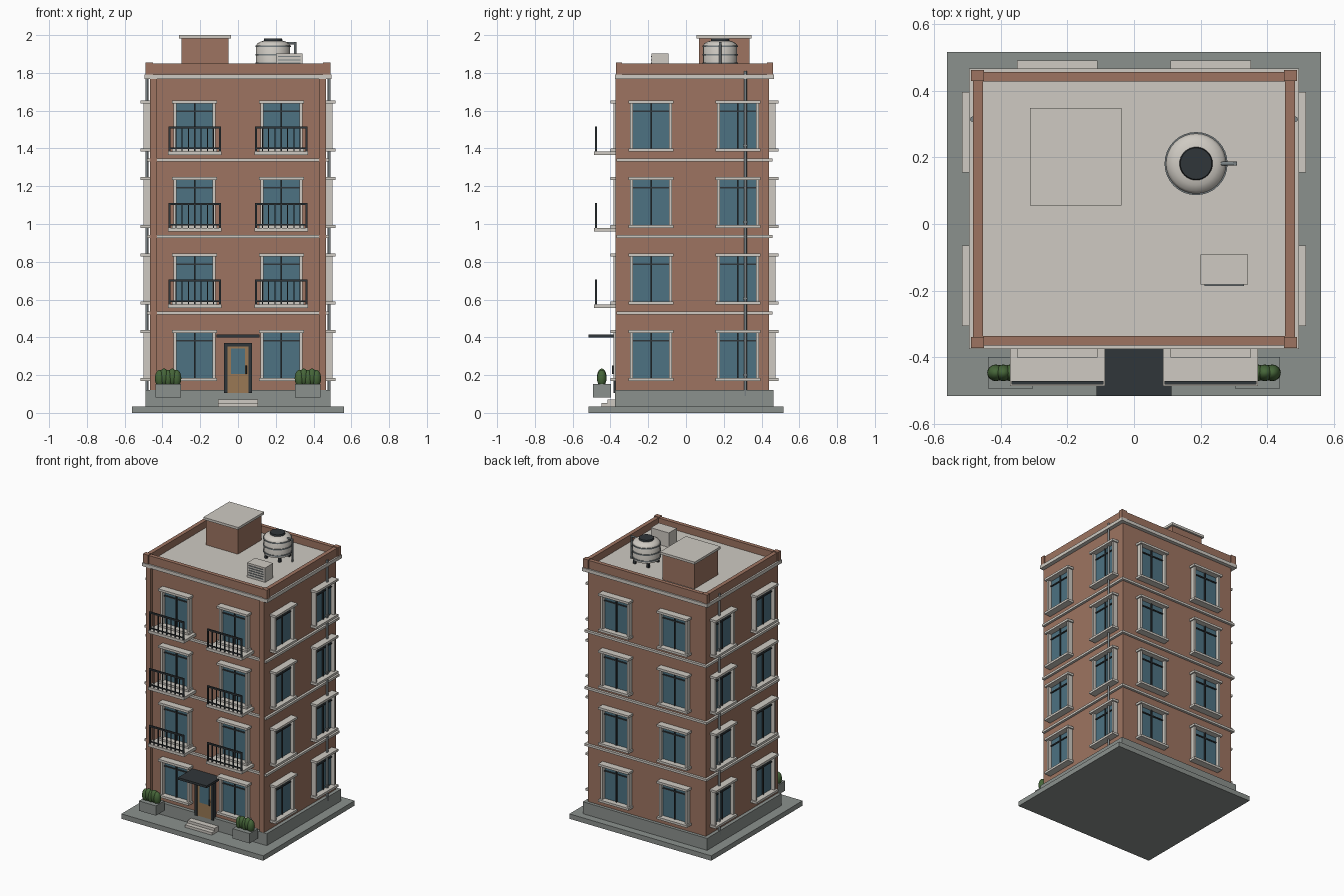
import bpy, bmesh, math
from mathutils import Vector, Matrix

if "Cube" in bpy.data.objects:
    bpy.data.objects.remove(bpy.data.objects["Cube"])


def material(name, r, g, b):
    m = bpy.data.materials.new(name)
    m.diffuse_color = (r, g, b, 1)
    m.use_nodes = True
    m.node_tree.nodes["Principled BSDF"].inputs["Base Color"].default_value = m.diffuse_color
    return m


BRICK = material("brick", 0.34, 0.175, 0.12)
TRIM = material("trim", 0.62, 0.59, 0.54)
GLASS = material("glass", 0.075, 0.17, 0.225)
DARK = material("dark_metal", 0.03, 0.037, 0.042)
STONE = material("stone", 0.26, 0.285, 0.27)
WOOD = material("wood", 0.32, 0.19, 0.09)
LEAF = material("leaf", 0.06, 0.13, 0.04)
PIPE = material("pipe", 0.2, 0.23, 0.24)


class Part:
    """Collects simple solids into one named object."""

    def __init__(self, name, mat):
        self.name, self.mat, self.bm = name, mat, bmesh.new()

    def box(self, x0, x1, y0, y1, z0, z1):
        m = Matrix.Translation(((x0 + x1) / 2, (y0 + y1) / 2, (z0 + z1) / 2))
        bmesh.ops.create_cube(self.bm, size=1, matrix=m @ Matrix.Diagonal(
            (abs(x1 - x0), abs(y1 - y0), z1 - z0, 1)))
        return self

    def rod(self, a, b, r, r2=None, seg=12):
        a, b = Vector(a), Vector(b)
        q = (b - a).to_track_quat('Z', 'Y').to_matrix().to_4x4()
        bmesh.ops.create_cone(self.bm, cap_ends=True, segments=seg, radius1=r,
                              radius2=r if r2 is None else r2, depth=(b - a).length,
                              matrix=Matrix.Translation((a + b) / 2) @ q)
        return self

    def ball(self, c, size):
        bmesh.ops.create_uvsphere(self.bm, u_segments=16, v_segments=10, radius=1,
                                  matrix=Matrix.Translation(c) @ Matrix.Diagonal((*size, 1)))
        return self

    def lathe(self, cx, cy, profile, seg=32):
        rings = []
        for r, z in profile:
            rings.append([self.bm.verts.new((cx + r * math.cos(2 * math.pi * i / seg),
                                             cy + r * math.sin(2 * math.pi * i / seg), z))
                          for i in range(seg)])
        for a, b in zip(rings, rings[1:]):
            for i in range(seg):
                j = (i + 1) % seg
                self.bm.faces.new((a[i], a[j], b[j], b[i]))
        self.bm.faces.new(rings[0][::-1])
        self.bm.faces.new(rings[-1])
        return self

    def done(self, smooth=False):
        me = bpy.data.meshes.new(self.name)
        self.bm.to_mesh(me)
        self.bm.free()
        me.materials.append(self.mat)
        ob = bpy.data.objects.new(self.name, me)
        bpy.context.collection.objects.link(ob)
        if smooth:
            bpy.ops.object.select_all(action='DESELECT')
            ob.select_set(True)
            bpy.context.view_layer.objects.active = ob
            bpy.ops.object.shade_smooth_by_angle(angle=math.radians(35))
        return ob


W, YB, YF, PITCH = 0.465, 0.44, -0.35, 0.405   # wall planes and floor height
CY = (YB + YF) / 2

# Base, walls, plinth
Part("ground_slab", STONE).box(-0.56, 0.56, -0.515, 0.515, 0, 0.035).done()
Part("plinth", STONE).box(-0.49, 0.49, -0.375, 0.462, 0.035, 0.12).done()
Part("walls", BRICK).box(-W, W, YF, YB, 0.1, 1.795).done()
pilasters = Part("corner_pilasters", BRICK)
for s in (-1, 1):
    pilasters.box(s * 0.43, s * W, -0.373, YF + 0.01, 0.12, 1.77)
pilasters.done()

# Belt courses, cornice, parapet and roof deck
belts = Part("belt_courses", TRIM)
for i in range(3):
    z = 0.528 + i * PITCH
    belts.box(-0.482, 0.482, -0.367, 0.457, z - 0.008, z + 0.008)
belts.done()
Part("cornice", TRIM).box(-0.494, 0.494, -0.375, 0.466, 1.767, 1.791).done()
Part("roof_deck", TRIM).box(-0.455, 0.455, -0.34, 0.43, 1.785, 1.8).done()
parapet = Part("parapet", BRICK)
for s in (-1, 1):
    parapet.box(s * 0.453, s * 0.482, -0.364, 0.455, 1.79, 1.85)
    for y0, y1 in ((-0.371, -0.338), (0.429, 0.461)):
        parapet.box(s * 0.449, s * 0.489, y0, y1, 1.79, 1.855)
parapet.box(-0.453, 0.453, -0.364, -0.336, 1.79, 1.85)
parapet.box(-0.453, 0.453, 0.427, 0.455, 1.79, 1.85)
parapet.done()

# Windows on all four faces; u runs along the wall, d is distance out from it
frames, panes, bars = Part("window_frames", TRIM), Part("window_glass", GLASS), Part("window_bars", DARK)
FACES = {
    "front": lambda u0, u1, d0, d1: (u0, u1, YF - d1, YF - d0),
    "back": lambda u0, u1, d0, d1: (u0, u1, YB + d0, YB + d1),
    "right": lambda u0, u1, d0, d1: (W + d0, W + d1, CY + u0, CY + u1),
    "left": lambda u0, u1, d0, d1: (-W - d1, -W - d0, CY + u0, CY + u1),
}
for face in FACES.values():
    for floor in range(4):
        z = 0.17 + floor * PITCH
        for u in (-0.23, 0.23):
            for s in (-1, 1):
                frames.box(*face(u + min(s * 0.111, s * 0.096), u + max(s * 0.111, s * 0.096),
                                 -0.01, 0.035), z + 0.01, z + 0.258)
            frames.box(*face(u - 0.12, u + 0.12, -0.01, 0.05), z + 0.252, z + 0.268)
            frames.box(*face(u - 0.12, u + 0.12, -0.01, 0.05), z - 0.002, z + 0.014)
            panes.box(*face(u - 0.1, u + 0.1, -0.01, 0.01), z + 0.01, z + 0.255)
            bars.box(*face(u - 0.004, u + 0.004, 0, 0.018), z + 0.012, z + 0.255)
            bars.box(*face(u - 0.098, u + 0.098, 0, 0.017), z + 0.208, z + 0.216)
frames.done()
panes.done()
bars.done()

# Balconies on the upper three floors
slabs, rails = Part("balcony_slabs", TRIM), Part("balcony_railings", DARK)
for floor in (1, 2, 3):
    z = 0.17 + floor * PITCH
    for x in (-0.229, 0.229):
        slabs.box(x - 0.142, x + 0.142, -0.486, YF + 0.01, z - 0.02, z)
        rails.box(x - 0.138, x + 0.138, -0.481, -0.471, z + 0.12, z + 0.131)
        rails.box(x - 0.138, x + 0.138, -0.479, -0.473, z + 0.012, z + 0.019)
        for i in range(9):
            bx, r = x - 0.133 + i * 0.03325, (0.005 if i in (0, 8) else 0.0028)
            rails.box(bx - r, bx + r, -0.476 - r, -0.476 + r, z - 0.005, z + 0.125)
slabs.done()
rails.done()

# Entrance
door_frame = Part("door_frame", DARK).box(-0.073, 0.073, -0.384, YF, 0.352, 0.37)
for s in (-1, 1):
    door_frame.box(s * 0.055, s * 0.073, -0.384, YF, 0.105, 0.355)
door_frame.done()
Part("door_leaf", WOOD).box(-0.056, 0.056, -0.377, YF, 0.105, 0.354).done()
Part("door_glass", GLASS).box(-0.038, 0.038, -0.381, -0.37, 0.205, 0.34).done()
Part("door_handle", DARK).rod((0.044, -0.387, 0.205), (0.044, -0.387, 0.25), 0.004).box(
    0.041, 0.047, -0.387, -0.37, 0.225, 0.231).done()
Part("entrance_canopy", DARK).box(-0.113, 0.113, -0.515, YF, 0.398, 0.414).done()
Part("entrance_steps", TRIM).box(-0.107, 0.107, -0.447, -0.37, 0.035, 0.053).box(
    -0.107, 0.107, -0.415, -0.37, 0.053, 0.072).done()

# Planters with bushes
planters, bushes = Part("planters", STONE), Part("bushes", LEAF)
for s in (-1, 1):
    planters.box(s * 0.303, s * 0.437, -0.493, -0.398, 0.082, 0.152)
    for i in range(5):
        bushes.ball((s * 0.37 + (i - 2) * 0.022, -0.446, 0.183 + 0.007 * (i % 2)),
                    (0.026, 0.025, 0.045))
planters.done()
bushes.done(True)

# Drainpipes on both sides
pipes = Part("drainpipes", PIPE)
for s in (-1, 1):
    pipes.rod((s * 0.483, 0.314, 0.09), (s * 0.483, 0.314, 1.81), 0.008)
    for i in range(4):
        z = 0.2 + i * PITCH
        pipes.box(s * 0.46, s * 0.493, 0.302, 0.326, z - 0.005, z + 0.005)
pipes.done(True)

# Roof stair house
Part("stair_house", BRICK).box(-0.3, -0.05, 0.07, 0.335, 1.795, 1.985).done()
Part("stair_house_cap", TRIM).box(-0.312, -0.037, 0.055, 0.348, 1.983, 2.0).done()

# Water tank
TX, TY = 0.186, 0.181
Part("water_tank", TRIM).lathe(TX, TY, [(0.09, 1.835), (0.09, 1.945), (0.083, 1.957),
                                       (0.065, 1.966), (0.045, 1.971)]).done(True)
hoops = Part("tank_hoops", PIPE)
for z in (1.85, 1.895, 1.94):
    hoops.rod((TX, TY, z - 0.004), (TX, TY, z + 0.004), 0.0945, seg=32)
hoops.done(True)
Part("tank_lid", DARK).rod((TX, TY, 1.965), (TX, TY, 1.981), 0.051, 0.047, 32).done(True)
legs = Part("tank_legs", DARK)
for i in range(4):
    a = math.radians(45 + 90 * i)
    x, y = TX + 0.075 * math.cos(a), TY + 0.075 * math.sin(a)
    legs.box(x - 0.008, x + 0.008, y - 0.008, y + 0.008, 1.795, 1.84)
legs.done()
Part("tank_pipe", PIPE).rod((0.26, TY, 1.957), (0.308, TY, 1.957), 0.006).rod(
    (0.303, TY, 1.963), (0.303, TY, 1.795), 0.006).done(True)

# Rooftop cooling unit with slats
Part("cooling_unit", TRIM).box(0.2, 0.342, -0.182, -0.092, 1.795, 1.903).done()
slats = Part("cooling_unit_slats", PIPE)
for i in range(5):
    z = 1.815 + i * 0.017
    slats.box(0.212, 0.33, -0.186, -0.18, z, z + 0.006)
slats.done()
